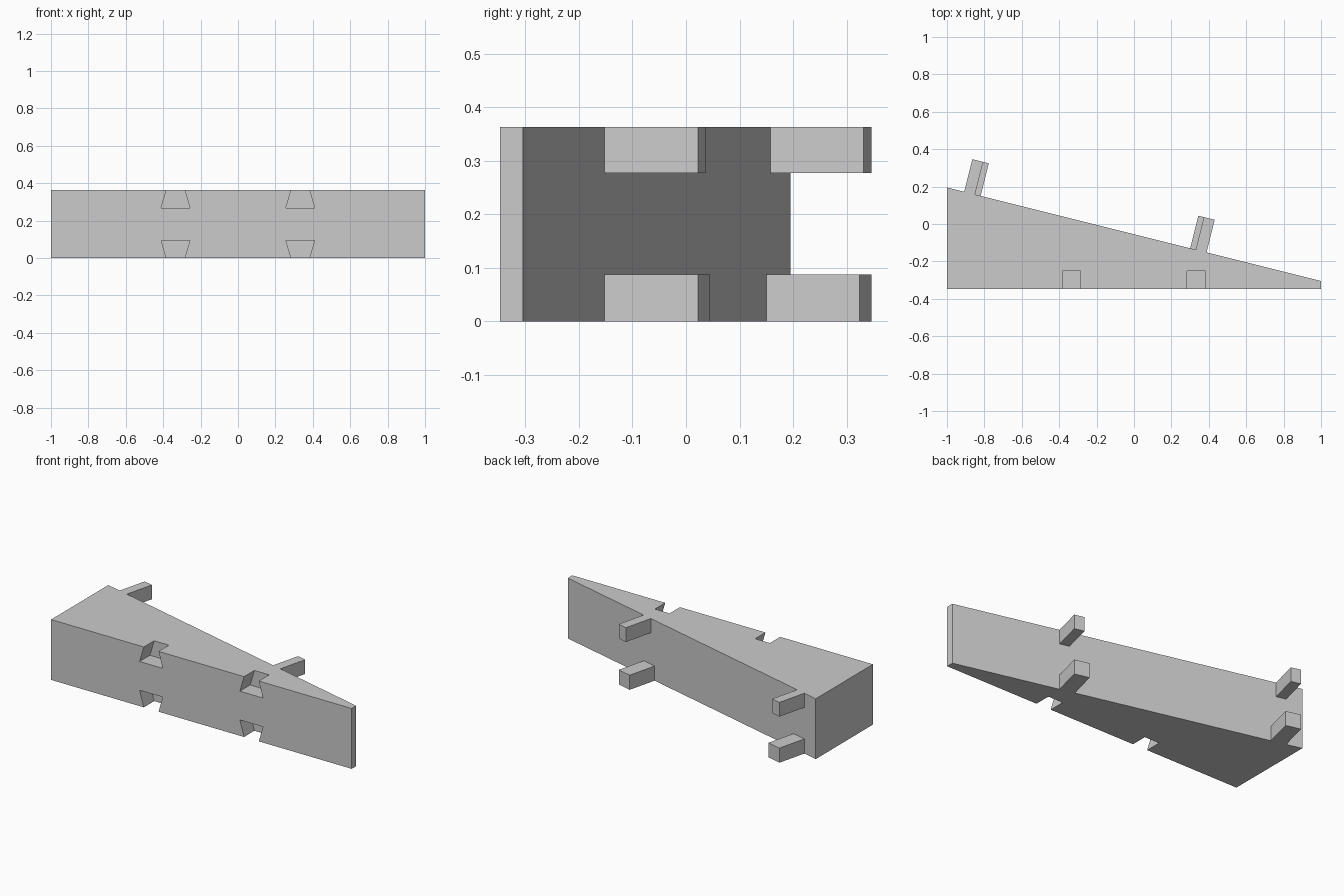
import bpy, bmesh
from mathutils import Vector

cube = bpy.data.objects.get("Cube")
if cube:
    bpy.data.objects.remove(cube, do_unlink=True)

HEIGHT = 0.363
FRONT = -0.348

grey = bpy.data.materials.new("light grey")
grey.use_nodes = True
grey.diffuse_color = (0.6, 0.6, 0.6, 1)
grey.node_tree.nodes["Principled BSDF"].inputs["Base Color"].default_value = grey.diffuse_color


def prism(name, outline, direction):
    """Extrude a flat outline of 3D points along a direction."""
    bm = bmesh.new()
    face = bm.faces.new([bm.verts.new(p) for p in outline])
    moved = bmesh.ops.extrude_face_region(bm, geom=[face])["geom"]
    bmesh.ops.translate(bm, vec=direction,
                        verts=[v for v in moved if isinstance(v, bmesh.types.BMVert)])
    bmesh.ops.recalc_face_normals(bm, faces=bm.faces)
    mesh = bpy.data.meshes.new(name)
    bm.to_mesh(mesh)
    bm.free()
    mesh.materials.append(grey)
    obj = bpy.data.objects.new(name, mesh)
    bpy.context.collection.objects.link(obj)
    return obj


def slope(x):
    """Point on the slanted back face at floor level."""
    return Vector((x, -0.055 - 0.25 * x, 0))


# Wedge body
left_end, right_end = slope(1), slope(-1)
body = prism("wedge_body",
             [(-1, FRONT, 0), (1, FRONT, 0), left_end, right_end], (0, 0, HEIGHT))

# Dovetail sockets cut into the front edges
DEPTH, OVER, WIDE, NARROW = 0.095, 0.02, 0.077, 0.049
flare = NARROW - (WIDE - NARROW) * OVER / DEPTH
for side, x in (("right", -0.334), ("left", 0.333)):
    for level, edge, inward in (("lower", 0, 1), ("upper", HEIGHT, -1)):
        out, deep = edge - inward * OVER, edge + inward * DEPTH
        outline = [(x - flare, FRONT - OVER, out), (x + flare, FRONT - OVER, out),
                   (x + WIDE, FRONT - OVER, deep), (x - WIDE, FRONT - OVER, deep)]
        cutter = prism(f"{level}_{side}_socket_cutter", outline, (0, OVER + 0.098, 0))
        cutter.hide_render = True
        cutter.hide_set(True)
        cut = body.modifiers.new("socket", "BOOLEAN")
        cut.operation = "DIFFERENCE"
        cut.solver = "EXACT"
        cut.object = cutter

# Pegs standing square to the slanted back face
outward = Vector((0.25, 1, 0)).normalized() * 0.18
for name, x1, x2, z1, z2 in (
        ("lower_right_peg", -0.908, -0.82, 0, 0.088),
        ("upper_right_peg", -0.908, -0.85, 0.277, HEIGHT),
        ("lower_left_peg", 0.3, 0.388, 0, 0.088),
        ("upper_left_peg", 0.33, 0.388, 0.277, HEIGHT)):
    a, b, up = slope(x1), slope(x2), Vector((0, 0, 1))
    prism(name, [a + up * z1, b + up * z1, b + up * z2, a + up * z2], outward)
